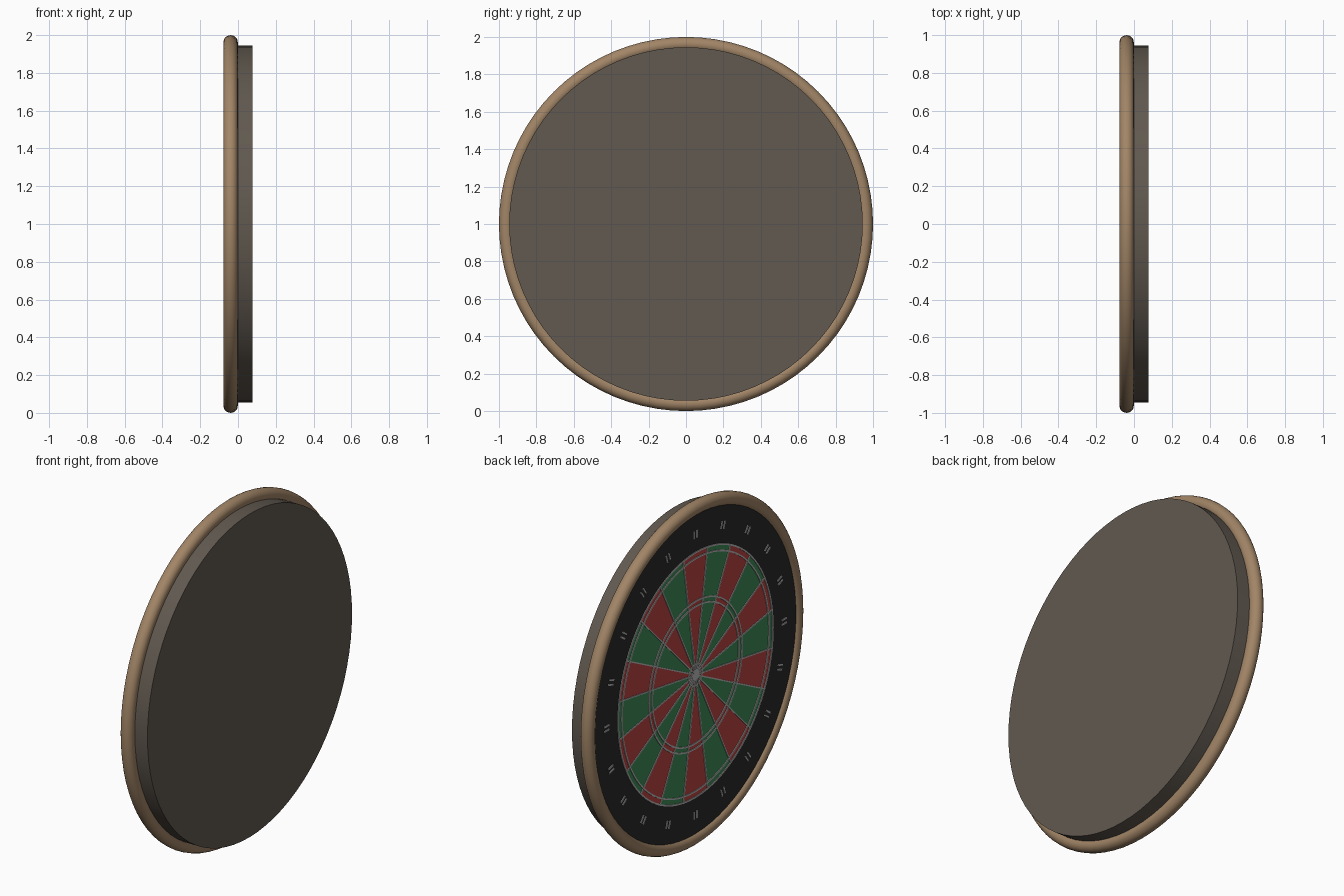
import bpy, bmesh, math
from mathutils import Matrix, Vector

cube = bpy.data.objects.get("Cube")
if cube:
    bpy.data.objects.remove(cube, do_unlink=True)

SEGMENTS = 80        # four steps for each of the twenty sectors
SECTORS = 20
STEP = 2 * math.pi / SECTORS
FACE_X = -0.06       # plane of the playing face
PLAY_R = 0.715       # radius of the coloured area
WIRE = 0.009


def material(name, r, g, b):
    m = bpy.data.materials.new(name)
    m.use_nodes = True
    m.diffuse_color = (r, g, b, 1)
    bsdf = m.node_tree.nodes["Principled BSDF"]
    bsdf.inputs["Base Color"].default_value = (r, g, b, 1)
    bsdf.inputs["Roughness"].default_value = 0.7
    return m


brown = material("dark brown board", 0.12, 0.10, 0.08)
black = material("black surround", 0.022, 0.022, 0.022)
red = material("sector red", 0.50, 0.06, 0.055)
green = material("sector green", 0.05, 0.26, 0.095)
wood = material("wooden rim", 0.36, 0.235, 0.135)
steel = material("grey wire", 0.5, 0.5, 0.5)


def finish(name, bm, mats, smooth=True):
    me = bpy.data.meshes.new(name)
    bm.to_mesh(me)
    bm.free()
    for m in mats:
        me.materials.append(m)
    ob = bpy.data.objects.new(name, me)
    ob.location.z = 1
    bpy.context.collection.objects.link(ob)
    if smooth:
        bpy.ops.object.select_all(action='DESELECT')
        ob.select_set(True)
        bpy.context.view_layer.objects.active = ob
        bpy.ops.object.shade_smooth_by_angle(angle=math.radians(35))
    return ob


def lathe(bm, profile, closed=False):
    """Spin (radius, x) points around the x axis."""
    verts = [bm.verts.new((x, 0, r)) for r, x in profile]
    edges = [bm.edges.new(p) for p in zip(verts, verts[1:])]
    if closed:
        edges.append(bm.edges.new((verts[-1], verts[0])))
    bmesh.ops.spin(bm, geom=verts + edges, cent=(0, 0, 0), axis=(1, 0, 0),
                   angle=2 * math.pi, steps=SEGMENTS)
    bmesh.ops.remove_doubles(bm, verts=bm.verts[:], dist=1e-5)
    bmesh.ops.recalc_face_normals(bm, faces=bm.faces[:])
    bm.normal_update()


def plate(bm, angle, radius, length, width, side=0.0):
    """Thin radial bar lying on the playing face."""
    mat = (Matrix.Rotation(angle, 4, 'X')
           @ Matrix.Translation((FACE_X - 0.001, side, radius))
           @ Matrix.Diagonal(Vector((0.006, width, length, 1))))
    bmesh.ops.create_cube(bm, size=1, matrix=mat)


# Board with a black surround and alternating sectors
bm = bmesh.new()
lathe(bm, [(0, FACE_X), (PLAY_R, FACE_X), (0.945, FACE_X), (0.945, 0.076), (0, 0.076)])
for f in bm.faces:
    if f.normal.x < -0.9:
        c = f.calc_center_median()
        if c.yz.length < PLAY_R - 0.05:
            f.material_index = 2 + round(math.atan2(c.y, c.z) / STEP) % 2
        else:
            f.material_index = 1
finish("board", bm, [brown, black, red, green])

# Rounded rim
bm = bmesh.new()
lathe(bm, [(0.962 + 0.038 * math.cos(a), -0.039 + 0.038 * math.sin(a))
           for a in (i * math.pi / 10 for i in range(20))], closed=True)
finish("rim", bm, [wood])

# Ring wires: outer pair, middle pair and the centre pair
bm = bmesh.new()
for r in (PLAY_R, 0.68, 0.43, 0.40, 0.062, 0.03):
    inner, outer = r - WIRE / 2, r + WIRE / 2
    front, back = FACE_X - 0.004, FACE_X + 0.002
    lathe(bm, [(inner, back), (inner, front), (outer, front), (outer, back)], closed=True)
finish("ring_wires", bm, [steel])

# Radial wires between the sectors
bm = bmesh.new()
for i in range(SECTORS):
    plate(bm, (i + 0.5) * STEP, PLAY_R / 2, PLAY_R, WIRE * 0.8)
finish("sector_wires", bm, [steel], smooth=False)

# Small plain markers in the surround, one pair per sector
bm = bmesh.new()
for i in range(SECTORS):
    for side in (-0.013, 0.013):
        plate(bm, i * STEP, 0.82, 0.045, 0.009, side)
finish("sector_markers", bm, [steel], smooth=False)
